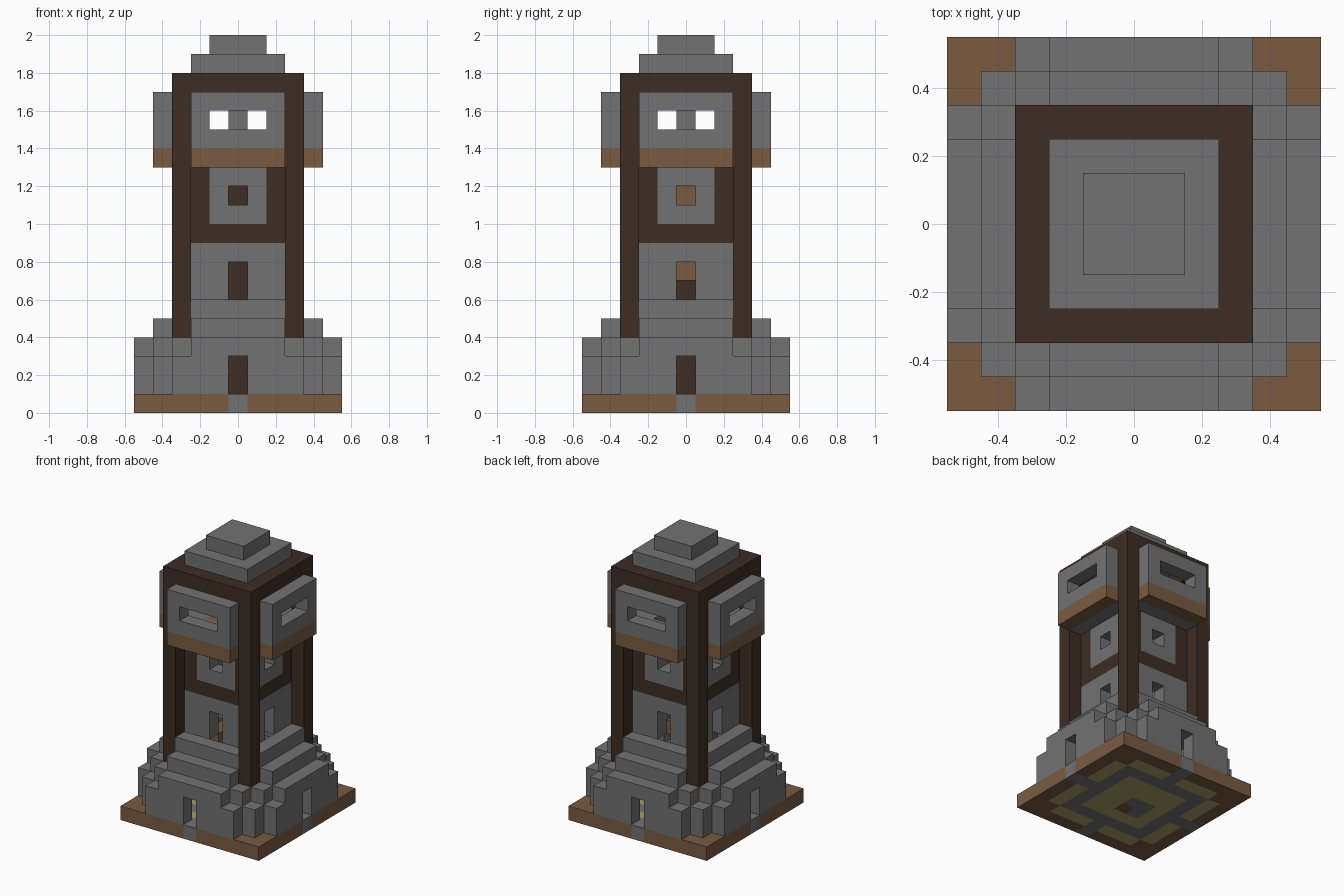
import bpy
import bmesh

cube = bpy.data.objects.get("Cube")
if cube:
    bpy.data.objects.remove(cube, do_unlink=True)

UNIT = 0.1  # size of one building block


def material(name, rgb):
    mat = bpy.data.materials.new(name)
    mat.use_nodes = True
    mat.diffuse_color = (*rgb, 1)
    mat.node_tree.nodes["Principled BSDF"].inputs["Base Color"].default_value = (*rgb, 1)
    return mat


stone = material("grey stone", (0.168, 0.168, 0.168))
plank = material("brown plank", (0.191, 0.105, 0.052))
timber = material("dark timber", (0.046, 0.026, 0.017))
sand = material("sand floor", (0.39, 0.34, 0.13))


def add_box(bm, xs, ys, zs):
    """Box over inclusive block ranges; x and y count from the centre block."""
    lo = ((xs[0] - .5) * UNIT, (ys[0] - .5) * UNIT, zs[0] * UNIT)
    hi = ((xs[1] + .5) * UNIT, (ys[1] + .5) * UNIT, (zs[1] + 1) * UNIT)
    verts = bmesh.ops.create_cube(bm, size=1)["verts"]
    for v in verts:
        v.co = [(a + b) / 2 + c * (b - a) for a, b, c in zip(lo, hi, v.co)]


def part(name, mat, boxes, four_sides=True):
    """Make one object from boxes, optionally repeated on all four sides."""
    bm = bmesh.new()
    for xs, ys, zs in boxes:
        for _ in range(4 if four_sides else 1):
            add_box(bm, xs, ys, zs)
            xs, ys = (-ys[1], -ys[0]), xs
    mesh = bpy.data.meshes.new(name)
    bm.to_mesh(mesh)
    bm.free()
    mesh.materials.append(mat)
    obj = bpy.data.objects.new(name, mesh)
    bpy.context.collection.objects.link(obj)


def pair(x0, x1, y, z):
    """Two mirrored boxes either side of an opening."""
    return [((x0, x1), y, z), ((-x1, -x0), y, z)]


G = (0, 0)  # ground layer

# Ground slab: plank rim, stone paths and sand floor
part("slab_rim", plank, [((-5, -1), (-5, -5), G), ((1, 4), (-5, -5), G),
                         ((4, 4), (-4, -4), G)])
part("stone_path", stone, [((-3, 2), (-3, -3), G), ((0, 0), (-5, -4), G)])
part("outer_floor", sand, pair(1, 3, (-4, -4), G))
part("inner_floor", sand, [((-2, 2), (1, 2), G), ((1, 2), (-1, 0), G),
                           ((-2, 2), (-2, -2), G), ((-2, -2), (-1, 0), G)], False)
part("stair_footing", stone, [((-1, 0), (0, 0), G), ((-1, -1), (-1, -1), G)], False)

# Stepped stone base with a doorway on each side
part("base_walls", stone, pair(1, 3, (-5, -5), (1, 2)) + [((-2, 2), (-5, -5), (3, 3))])
part("base_corners", stone,
     [((4, 4), (-4, -4), (1, 2))] + pair(3, 3, (-4, -4), (3, 3)))
part("base_steps", stone, [((-2, 2), (-4, -4), (4, 4)), ((-2, 2), (-3, -3), (5, 5))])

# Shaft walls with windows, and the timber band between storeys
part("lower_shaft", stone, [((-2, -1), (-2, -2), (6, 7)), ((1, 1), (-2, -2), (6, 7)),
                            ((-2, 1), (-2, -2), (8, 8))])
part("timber_band", timber, [((-2, 1), (-2, -2), (9, 9))])
part("upper_shaft", stone, pair(1, 1, (-2, -2), (10, 12)) +
     [((0, 0), (-2, -2), (10, 10)), ((0, 0), (-2, -2), (12, 12))])
part("shaft_corner_posts", timber, [((2, 2), (-2, -2), (10, 12))])

# Tall corner posts and the top frame
part("corner_posts", timber, [((3, 3), (-3, -3), (4, 16))])
part("top_frame", timber, [((-3, 2), (-3, -3), (17, 17))])

# Lookout bays with slits
part("lookout_floor", stone, [((-2, 2), (-3, -3), (13, 13)), ((-2, 1), (-2, -2), (13, 13))])
part("lookout_ledge", plank, [((-2, 2), (-4, -4), (13, 13))])
part("lookout_walls", stone, [((-2, 2), (-4, -4), (14, 14)), ((-2, 2), (-4, -4), (16, 16))] +
     pair(2, 2, (-4, -4), (15, 15)))

# Stepped roof
part("roof", stone, [((-2, 2), (-2, 2), (18, 18)), ((-1, 1), (-1, 1), (19, 19))], False)

# Central pillar and the spiral stair around it
part("pillar", timber, [((0, 0), (0, 0), (1, 13))], False)
part("pillar_top", stone, [((0, 0), (0, 0), (14, 17))], False)
sides = [(0, -1), (-1, 0), (0, 1), (1, 0)]
steps = []
for level in range(14):
    x, y = sides[level % 4]
    steps.append(((x, x), (y, y), (level, level)))
    if level:
        px, py = sides[(level - 1) % 4]
        steps.append(((x + px, x + px), (y + py, y + py), (level, level)))
part("spiral_stair", plank, steps, False)
